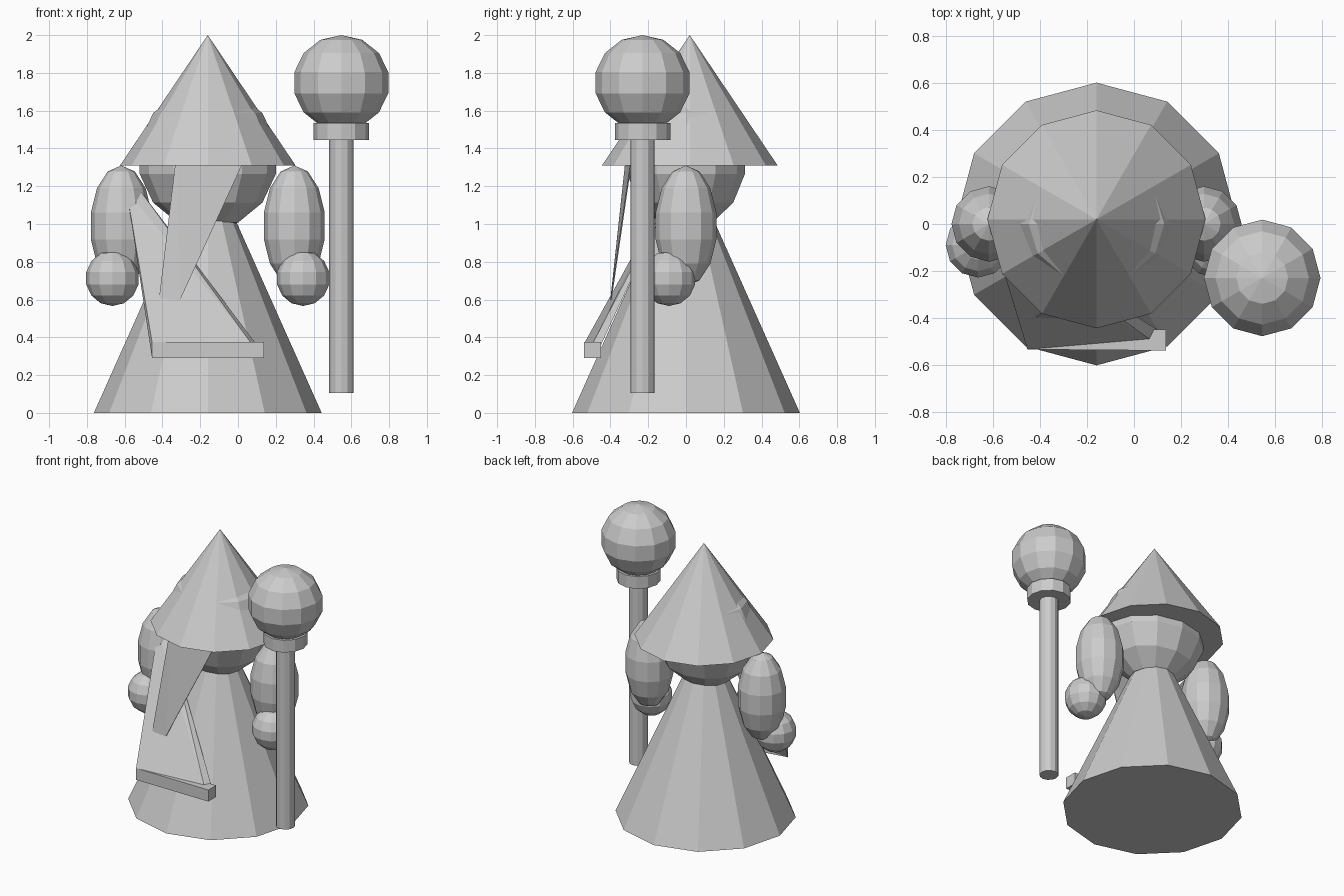
import bpy
import bmesh
from mathutils import Matrix, Vector

if "Cube" in bpy.data.objects:
    bpy.data.objects.remove(bpy.data.objects["Cube"], do_unlink=True)

# Single plain grey finish
grey = bpy.data.materials.new("plain grey")
grey.use_nodes = True
colour = (0.6, 0.6, 0.6, 1)
grey.diffuse_color = colour
grey.node_tree.nodes["Principled BSDF"].inputs["Base Color"].default_value = colour

MIDDLE = -0.16  # x of the figure's own symmetry plane
SIDES = 12


def finish(name, bm):
    bmesh.ops.recalc_face_normals(bm, faces=bm.faces)
    mesh = bpy.data.meshes.new(name)
    bm.to_mesh(mesh)
    bm.free()
    mesh.materials.append(grey)
    obj = bpy.data.objects.new(name, mesh)
    bpy.context.collection.objects.link(obj)
    return obj


def ellipsoid(name, centre, radii):
    bm = bmesh.new()
    place = Matrix.Translation(centre) @ Matrix.Diagonal((*radii, 1))
    bmesh.ops.create_uvsphere(bm, u_segments=SIDES, v_segments=7, radius=1, matrix=place)
    return finish(name, bm)


def cone(name, x, y, bottom, top, r_bottom, r_top):
    bm = bmesh.new()
    bmesh.ops.create_cone(bm, cap_ends=True, segments=SIDES, radius1=r_bottom,
                          radius2=r_top, depth=top - bottom,
                          matrix=Matrix.Translation((x, y, (bottom + top) / 2)))
    bmesh.ops.remove_doubles(bm, verts=bm.verts, dist=0.0001)
    return finish(name, bm)


def hull(name, points):
    bm = bmesh.new()
    for p in points:
        bm.verts.new(p)
    bmesh.ops.convex_hull(bm, input=bm.verts)
    return finish(name, bm)


# Robe, head and pointed hat
cone("robe", MIDDLE, 0, 0, 1.35, 0.603, 0)
ellipsoid("head", (MIDDLE, 0, 1.35), (0.37, 0.32, 0.38))
cone("hat", MIDDLE, 0.02, 1.31, 2.0, 0.465, 0)

# Arms and hands
for side, sign in (("left", 1), ("right", -1)):
    ellipsoid(side + "_arm", (MIDDLE + sign * 0.458, 0, 0.99), (0.165, 0.165, 0.32))
    ellipsoid(side + "_hand", (MIDDLE + sign * 0.505, -0.09, 0.713), (0.142, 0.142, 0.147))

# Staff with collar and orb
STAFF = (0.547, -0.23)
cone("staff", *STAFF, 0.105, 1.46, 0.064, 0.064)
cone("staff_collar", *STAFF, 1.445, 1.535, 0.147, 0.147)
ellipsoid("staff_orb", (*STAFF, 1.748), (0.255, 0.255, 0.252))

# Beard: thin tapering sheet hanging from the face
beard = [Vector(p) for p in ((-0.32, -0.312, 1.42), (0.07, -0.28, 1.42),
                             (-0.307, -0.4, 0.597), (-0.418, -0.4, 0.605))]
hull("beard", beard + [p + Vector((0, 0.006, 0)) for p in beard])

# Slanted panel running from the right arm down the front of the robe
hull("front_panel", [(-0.455, -0.535, 0.29), (-0.455, -0.535, 0.375),
                     (0.065, -0.49, 0.375), (0.10, -0.45, 0.36),
                     (-0.59, -0.09, 1.18), (-0.535, -0.06, 1.20),
                     (-0.575, -0.14, 1.08)])

# Wedge-shaped bar along the panel's lower edge, ending in a square block
bar_end = [(0.137, y, z) for y in (-0.54, -0.45) for z in (0.29, 0.375)]
hull("panel_bar", [(-0.455, -0.535, 0.29), (-0.455, -0.535, 0.375),
                   (0.07, -0.45, 0.29), (0.07, -0.45, 0.375)] + bar_end)
